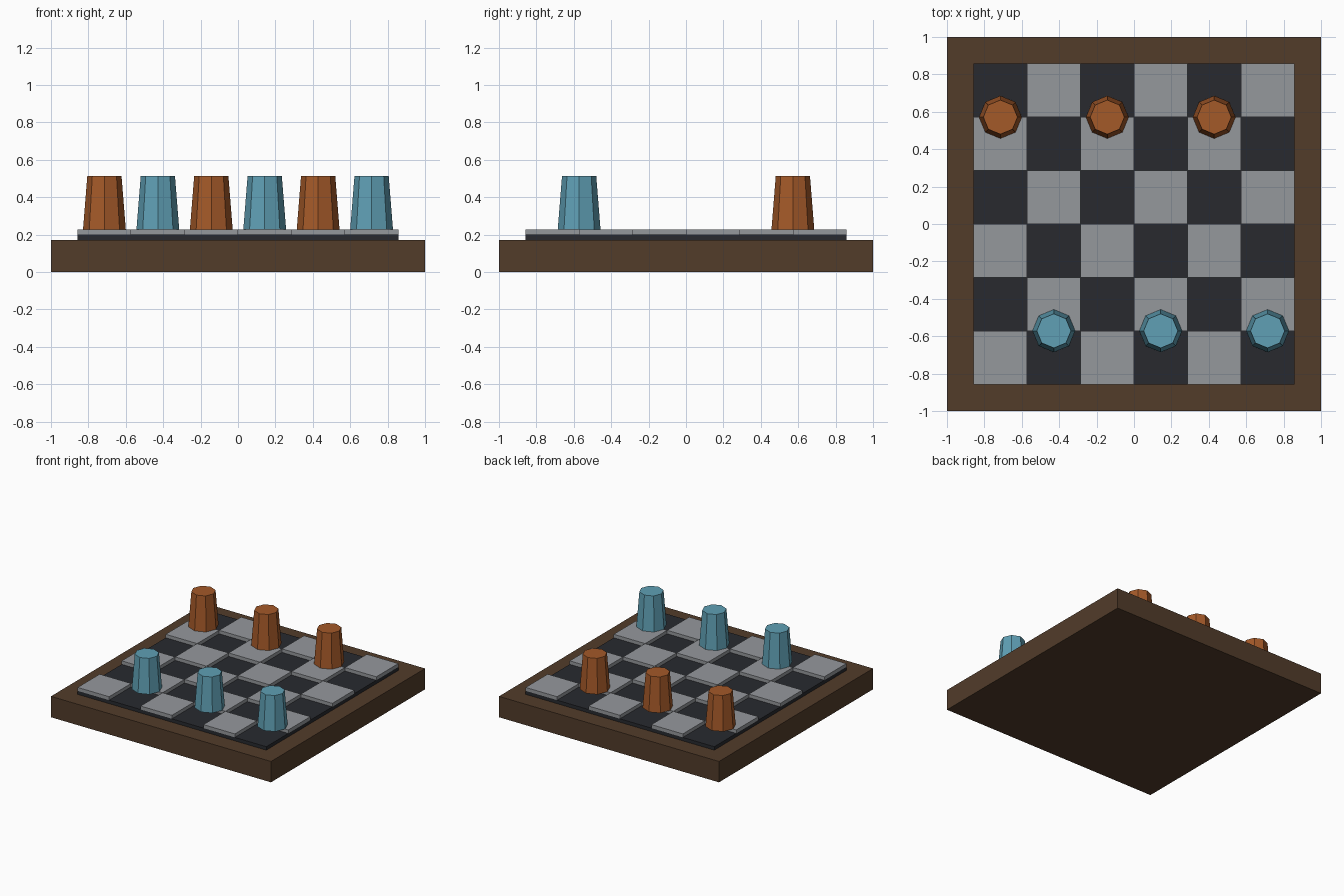
import bpy

if "Cube" in bpy.data.objects:
    bpy.data.objects.remove(bpy.data.objects["Cube"])

U = 2 / 7           # width of one square
COUNT = 6           # squares per side
BASE_TOP = 0.6 * U
PANEL_TOP = 0.7 * U
TILE_TOP = 0.8 * U


def material(name, rgb):
    mat = bpy.data.materials.new(name)
    mat.diffuse_color = (*rgb, 1)
    mat.use_nodes = True
    mat.node_tree.nodes["Principled BSDF"].inputs["Base Color"].default_value = mat.diffuse_color
    return mat


WOOD = material("brown_wood", (0.085, 0.045, 0.023))
DARK = material("dark_squares", (0.021, 0.023, 0.028))
LIGHT = material("light_squares", (0.30, 0.315, 0.335))
ORANGE = material("orange_piece", (0.37, 0.10, 0.022))
TEAL = material("teal_piece", (0.115, 0.35, 0.46))


def finish(name, mat):
    obj = bpy.context.object
    obj.name = name
    obj.data.materials.append(mat)
    return obj


def box(name, x, y, width, z0, z1, mat):
    bpy.ops.mesh.primitive_cube_add(size=1, location=(x, y, (z0 + z1) / 2))
    obj = finish(name, mat)
    obj.scale = (width, width, z1 - z0)
    return obj


def piece(name, x, y, mat):
    bpy.ops.mesh.primitive_cone_add(vertices=8, radius1=0.4 * U, radius2=0.32 * U,
                                    depth=U, location=(x, y, TILE_TOP + U / 2))
    return finish(name, mat)


def centre(i):
    return (i - (COUNT - 1) / 2) * U


# wooden base and the dark panel on top of it
box("board_base", 0, 0, 2, 0, BASE_TOP, WOOD)
box("dark_panel", 0, 0, COUNT * U, BASE_TOP, PANEL_TOP, DARK)

# raised light squares in a checker pattern
for i in range(COUNT):
    for j in range(COUNT):
        if (i + j) % 2 == 0:
            box(f"light_square_{i}_{j}", centre(i), centre(j), U, PANEL_TOP, TILE_TOP, LIGHT)

# tapered eight-sided playing pieces
for k in range(3):
    piece(f"orange_piece_{k + 1}", centre(2 * k), 2 * U, ORANGE)
    piece(f"teal_piece_{k + 1}", centre(2 * k + 1), -2 * U, TEAL)
